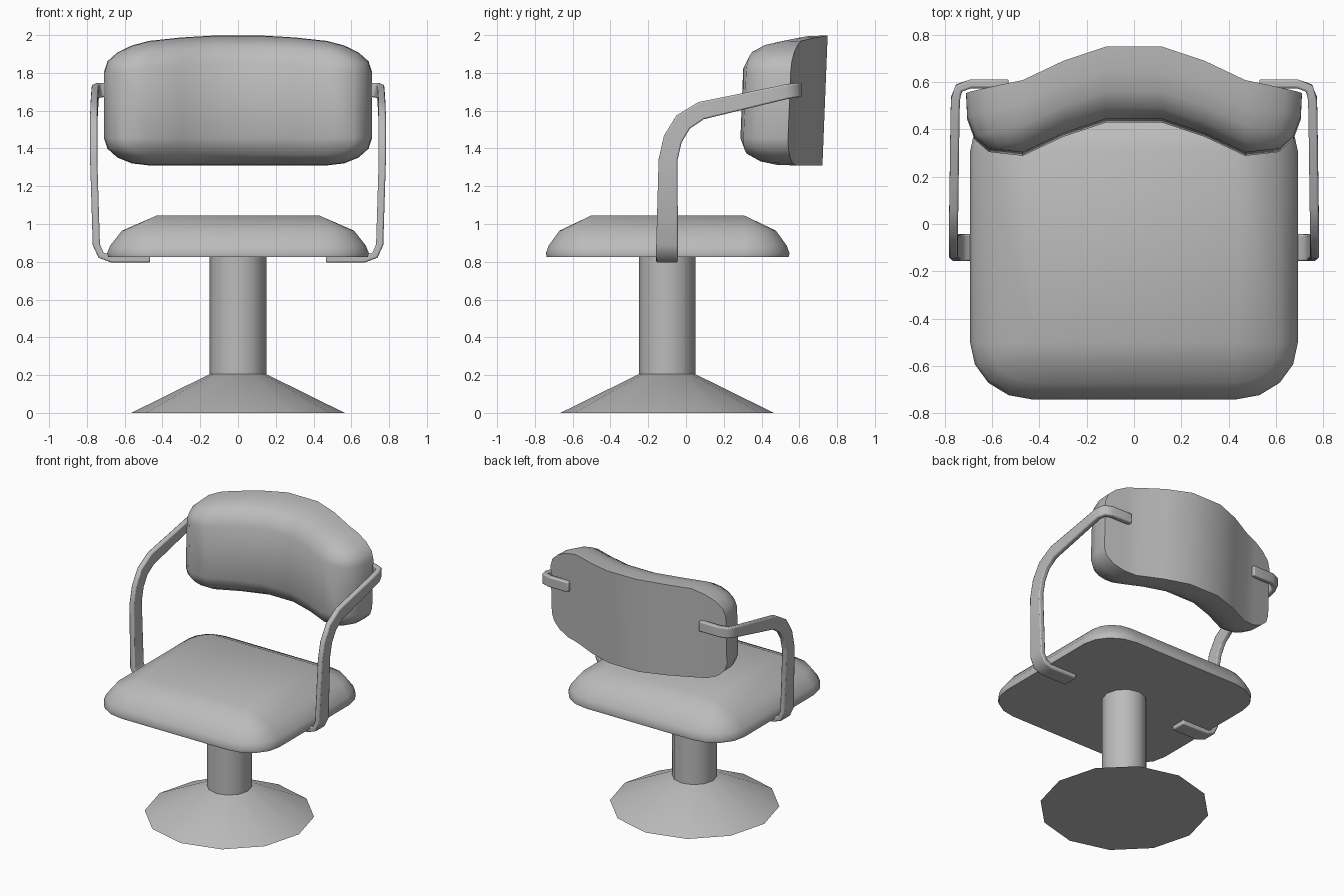
import bpy, bmesh, math
from mathutils import Vector

if "Cube" in bpy.data.objects:
    bpy.data.objects.remove(bpy.data.objects["Cube"], do_unlink=True)

grey = bpy.data.materials.new("plain_grey")
grey.use_nodes = True
grey.diffuse_color = (0.5, 0.5, 0.5, 1)
grey.node_tree.nodes["Principled BSDF"].inputs["Base Color"].default_value = (0.5, 0.5, 0.5, 1)


def finish(name, bm, angle=40):
    bmesh.ops.remove_doubles(bm, verts=bm.verts, dist=0.0005)
    bmesh.ops.recalc_face_normals(bm, faces=bm.faces)
    mesh = bpy.data.meshes.new(name)
    bm.to_mesh(mesh)
    bm.free()
    mesh.materials.append(grey)
    ob = bpy.data.objects.new(name, mesh)
    bpy.context.collection.objects.link(ob)
    bpy.ops.object.select_all(action="DESELECT")
    ob.select_set(True)
    bpy.context.view_layer.objects.active = ob
    bpy.ops.object.shade_smooth_by_angle(angle=math.radians(angle))
    return ob


def bridge(bm, rings):
    for a, b in zip(rings, rings[1:]):
        n = len(a)
        for i in range(n):
            j = (i + 1) % n
            bm.faces.new((a[i], a[j], b[j], b[i]))


def lathe(name, profile, cy, sides=12):
    bm = bmesh.new()
    rings = []
    for r, z in profile:
        angles = [2 * math.pi * i / sides for i in range(sides)]
        rings.append([bm.verts.new((r * math.cos(t), cy + r * math.sin(t), z)) for t in angles])
    bridge(bm, rings)
    bm.faces.new(rings[0])
    bm.faces.new(rings[-1])
    return finish(name, bm)


def cushion(name, core, radii, rings, mids, place):
    """Pillow of stacked rounded rectangles; rings are (rounding share, depth)."""
    bm = bmesh.new()
    ca, cb = core
    loops = []
    for share, depth in rings:
        ra, rb = radii[0] * share, radii[1] * share
        right = [(ca + ra * math.cos(t), cb + rb * math.sin(t))
                 for t in (math.pi / 2 * i / 4 for i in range(5))]
        half = right + [(m, cb + rb) for m in mids]
        half += [(-a, b) for a, b in reversed(right)]
        outline = half + [(a, -b) for a, b in reversed(half)]
        loops.append([bm.verts.new(place(a, b, depth)) for a, b in outline])
    bridge(bm, loops)
    # close front and back with strips running across
    for loop in (loops[0], loops[-1]):
        n = len(loop)
        for i in range(n // 2 - 1):
            bm.faces.new((loop[i], loop[i + 1], loop[n - 2 - i], loop[n - 1 - i]))
    bmesh.ops.dissolve_degenerate(bm, dist=0.0005, edges=bm.edges)
    return finish(name, bm)


# pedestal
lathe("base", [(0.565, 0), (0.15, 0.205)], -0.1)
lathe("column", [(0.15, 0.2), (0.15, 0.83)], -0.1)

# seat
cushion("seat", (0.43, 0.405), (0.263, 0.24),
        [(0.98, 0.825), (1, 0.845), (0.94, 0.885), (0.7, 0.965), (0, 1.045)],
        [], lambda a, b, d: (a, b - 0.097, d))

# backrest, bent around the sitter and arched along the top
BEND = [(0, 0.75), (0.12, 0.75), (0.3, 0.69), (0.47, 0.61), (0.72, 0.56)]


def place_back(a, b, d):
    x = abs(a)
    for (x0, y0), (x1, y1) in zip(BEND, BEND[1:]):
        if x <= x1:
            y = y0 + (y1 - y0) * (x - x0) / (x1 - x0)
            break
    z = 1.63 + b
    if b > 0:
        z += 0.05 * max(0, 1 - (x / 0.6) ** 2)
    return (a, y - d + 0.04 * (z - 2), z)


cushion("backrest", (0.47, 0.175), (0.24, 0.145),
        [(1, 0), (0.98, 0.1), (0.85, 0.19), (0.6, 0.255), (0, 0.3)],
        [0.3, 0.12, -0.12, -0.3], place_back)

# arms: flat bar from under the seat, up and around to the rear of the backrest
DOWN, OUT, REAR = Vector((0, 0, -1)), Vector((1, 0, 0)), Vector((0, 1, 0))
PATH = [
    ((0.465, -0.1, 0.815), DOWN, 0.115), ((0.67, -0.1, 0.815), DOWN, 0.115),
    ((0.725, -0.1, 0.835), DOWN + OUT, 0.115), ((0.75, -0.1, 0.89), OUT, 0.115),
    ((0.764, -0.095, 1.34), OUT, 0.1), ((0.764, -0.07, 1.45), OUT, 0.1),
    ((0.764, -0.015, 1.54), OUT, 0.1), ((0.762, 0.08, 1.6), OUT, 0.095),
    ((0.757, 0.45, 1.682), OUT, 0.08), ((0.755, 0.53, 1.7), OUT, 0.078),
    ((0.74, 0.575, 1.708), OUT + REAR, 0.076), ((0.69, 0.593, 1.71), REAR, 0.075),
    ((0.53, 0.593, 1.71), REAR, 0.075),
]


def arm(name, side):
    bm = bmesh.new()
    points = [Vector(p[0]) for p in PATH]
    rings = []
    for i, (_, out, width) in enumerate(PATH):
        t = (points[min(i + 1, len(PATH) - 1)] - points[max(i - 1, 0)]).normalized()
        n = (out - t * out.dot(t)).normalized()
        w = t.cross(n) * width / 2
        n = n * 0.019
        ring = []
        for corner in (w + n, w - n, -w - n, n - w):
            p = points[i] + corner
            ring.append(bm.verts.new((p.x * side, p.y, p.z)))
        rings.append(ring)
    bridge(bm, rings)
    bm.faces.new(rings[0])
    bm.faces.new(rings[-1])
    ob = finish(name, bm, 50)
    bevel = ob.modifiers.new("soft_edges", "BEVEL")
    bevel.width = 0.008
    bevel.segments = 2
    bevel.limit_method = "ANGLE"
    bevel.angle_limit = math.radians(50)


arm("left_arm", 1)
arm("right_arm", -1)
